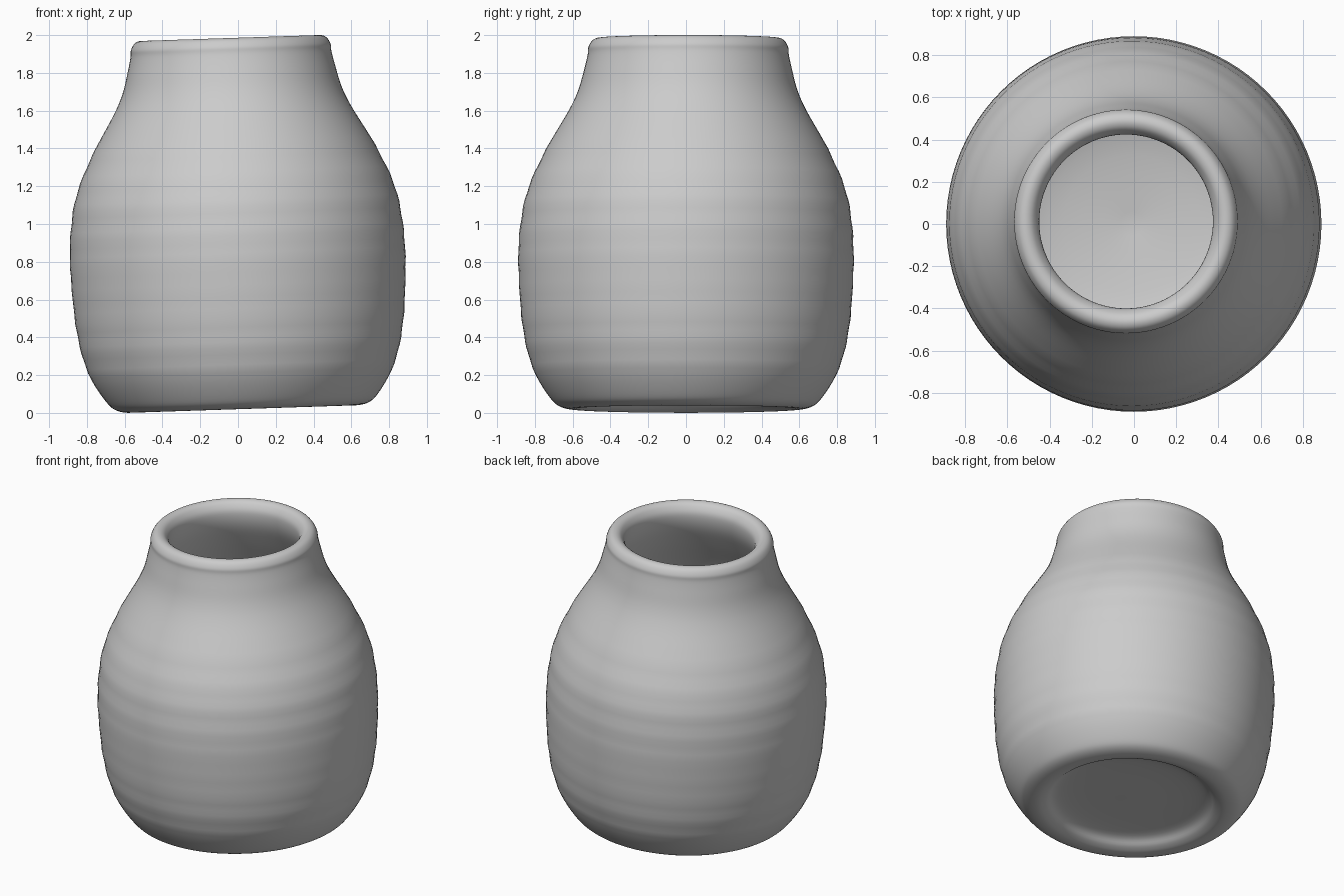
import bpy, bmesh, math
from mathutils import Matrix, Vector

cube = bpy.data.objects.get("Cube")
if cube:
    bpy.data.objects.remove(cube, do_unlink=True)

SIDES = 96   # segments around the pot
STEPS = 5    # smooth samples between profile points
TILT = -0.033

clay = bpy.data.materials.new("grey_clay")
clay.use_nodes = True
color = (0.6, 0.6, 0.6, 1)
clay.diffuse_color = color
clay.node_tree.nodes["Principled BSDF"].inputs["Base Color"].default_value = color

# Profile (radius, height): recessed underside, foot, belly, neck, rim, inside
profile = [
    (0, 0.07), (0.3, 0.07), (0.47, 0.055), (0.54, 0.015), (0.6, 0), (0.67, 0.015),
    (0.72, 0.06), (0.79, 0.17), (0.835, 0.29), (0.87, 0.48), (0.888, 0.78),
    (0.875, 1.0), (0.835, 1.18), (0.745, 1.38), (0.63, 1.58), (0.58, 1.69),
    (0.55, 1.8), (0.532, 1.88), (0.528, 1.92), (0.505, 1.955), (0.47, 1.965),
    (0.435, 1.945), (0.412, 1.89), (0.43, 1.79), (0.5, 1.65), (0.62, 1.44),
    (0.67, 1.3), (0.62, 1.18), (0.4, 1.07), (0, 1.02),
]


def smooth_curve(points):
    """Catmull-Rom samples through the points."""
    pts = [Vector(p) for p in points]
    out = []
    for i in range(len(pts) - 1):
        a, b = pts[max(i - 1, 0)], pts[i]
        c, d = pts[i + 1], pts[min(i + 2, len(pts) - 1)]
        for s in range(STEPS):
            t = s / STEPS
            out.append(b + 0.5 * t * ((c - a) + t * ((2 * a - 5 * b + 4 * c - d)
                       + t * (3 * (b - c) + d - a))))
    return out + [pts[-1]]


def throwing_rings(r, z):
    """Faint finger ridges on the outer belly."""
    if r > 0.7 and 0.2 < z < 1.4:
        return r + 0.002 * math.sin(z * 42)
    return r


# Lathe the profile into one closed shell
bm = bmesh.new()
line = [bm.verts.new((max(throwing_rings(p.x, p.y), 0), 0, p.y)) for p in smooth_curve(profile)]
edges = [bm.edges.new(pair) for pair in zip(line, line[1:])]
bmesh.ops.spin(bm, geom=line + edges, cent=(0, 0, 0), axis=(0, 0, 1),
               angle=math.tau, steps=SIDES, use_duplicate=False)
bmesh.ops.remove_doubles(bm, verts=bm.verts, dist=0.0004)
bmesh.ops.recalc_face_normals(bm, faces=bm.faces)

# The pot leans slightly to one side about its belly
lean = Matrix.Translation((0, 0, 0.77)) @ Matrix.Rotation(TILT, 4, 'Y') @ Matrix.Translation((0, 0, -0.75))
bm.transform(lean)
# The neck drifts a little towards the back
for v in bm.verts:
    v.co.y += 0.012 * max(0, min(1, v.co.z - 0.9))

mesh = bpy.data.meshes.new("clay_pot")
bm.to_mesh(mesh)
bm.free()
mesh.materials.append(clay)
pot = bpy.data.objects.new("clay_pot", mesh)
bpy.context.collection.objects.link(pot)
bpy.context.view_layer.objects.active = pot
pot.select_set(True)
bpy.ops.object.shade_smooth_by_angle(angle=math.radians(40))
